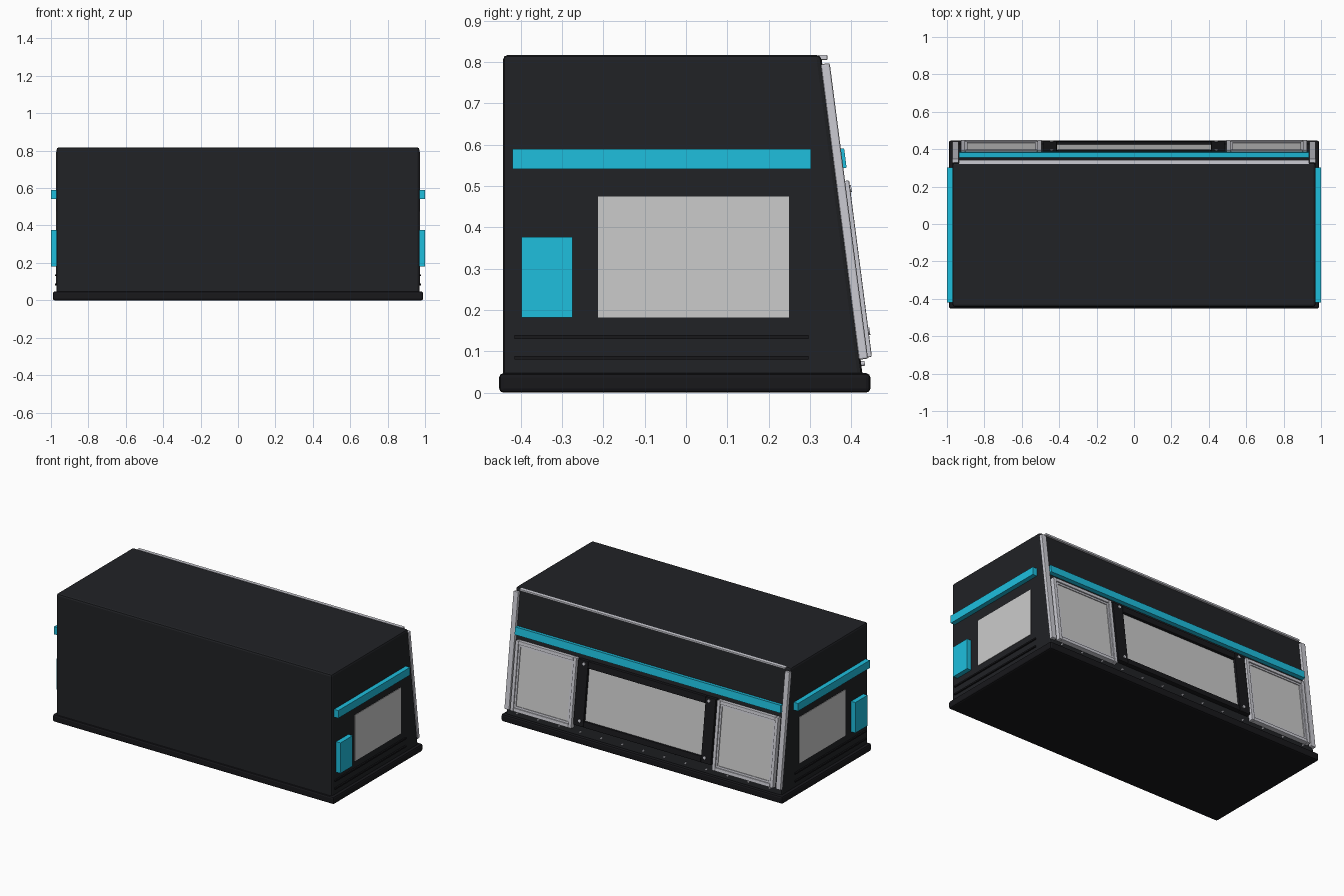
import bpy, bmesh, math
from mathutils import Matrix, Vector

if "Cube" in bpy.data.objects:
    bpy.data.objects.remove(bpy.data.objects["Cube"])


def material(name, rgb):
    m = bpy.data.materials.new(name)
    m.diffuse_color = (*rgb, 1)
    m.use_nodes = True
    m.node_tree.nodes["Principled BSDF"].inputs["Base Color"].default_value = m.diffuse_color
    return m


BLACK = material("black_shell", (0.015, 0.016, 0.019))
DARK = material("dark_trim", (0.009, 0.009, 0.011))
CYAN = material("cyan_accent", (0.013, 0.52, 0.73))
METAL = material("light_metal", (0.6, 0.6, 0.65))

# Frame of the sloped back: local x = width, y = outward, z = up the slope
FOOT, HEAD = Vector((0, 0.427, 0.045)), Vector((0, 0.328, 0.81))
TILT = math.atan2(FOOT.y - HEAD.y, HEAD.z - FOOT.z)
SLOPE = Matrix.Translation(FOOT) @ Matrix.Rotation(TILT, 4, 'X')


def add(name, bm, mat, bevel=0, matrix=None):
    bmesh.ops.recalc_face_normals(bm, faces=bm.faces)
    me = bpy.data.meshes.new(name)
    bm.to_mesh(me)
    bm.free()
    ob = bpy.data.objects.new(name, me)
    bpy.context.collection.objects.link(ob)
    if mat:
        me.materials.append(mat)
    if matrix:
        ob.matrix_world = matrix
    if bevel:
        mod = ob.modifiers.new("edge_bevel", 'BEVEL')
        mod.width, mod.segments = bevel, 2
    return ob


def fill_box(bm, x, y, z):
    size = [b - a for a, b in (x, y, z)]
    mid = [(a + b) / 2 for a, b in (x, y, z)]
    bmesh.ops.create_cube(bm, size=1, matrix=Matrix.Translation(mid) @ Matrix.Diagonal((*size, 1)))


def box(name, x, y, z, mat=None, bevel=0, matrix=None):
    bm = bmesh.new()
    fill_box(bm, x, y, z)
    return add(name, bm, mat, bevel, matrix)


def up(z):
    return (z - FOOT.z) / math.cos(TILT)


def back_box(name, x, out, z, mat=None, bevel=0):
    return box(name, x, out, (up(z[0]), up(z[1])), mat, bevel, SLOPE)


def back_frame(name, x, z, w, out, mat, bevel=0.003):
    # Rectangular ring: two uprights and two rails
    bm = bmesh.new()
    z0, z1 = up(z[0]), up(z[1])
    for a in (x[0], x[1] - w):
        fill_box(bm, (a, a + w), out, (z0, z1))
    for a in (z0, z1 - w):
        fill_box(bm, (x[0] + w, x[1] - w), out, (a, a + w))
    return add(name, bm, mat, bevel, SLOPE)


def back_bolts(name, points, radius, out, mat):
    bm = bmesh.new()
    for x, z in points:
        m = Matrix.Translation((x, sum(out) / 2, up(z))) @ Matrix.Rotation(math.pi / 2, 4, 'X')
        bmesh.ops.create_cone(bm, cap_ends=True, segments=12, radius1=radius, radius2=radius,
                              depth=out[1] - out[0], matrix=m)
    return add(name, bm, mat, 0, SLOPE)


# Main shell: side profile extruded across the width
bm = bmesh.new()
profile = [(-0.443, 0.02), (0.43, 0.02), (0.427, 0.045), (0.327, 0.817), (-0.443, 0.817)]
face = bm.faces.new([bm.verts.new((-0.97, y, z)) for y, z in profile])
ext = bmesh.ops.extrude_face_region(bm, geom=[face])
bmesh.ops.translate(bm, vec=(1.94, 0, 0), verts=[v for v in ext["geom"] if isinstance(v, bmesh.types.BMVert)])
add("main_shell", bm, BLACK, 0.012)

# Plinth
box("base_plinth", (-0.99, 0.99), (-0.452, 0.446), (0, 0.047), DARK, 0.01)

# Parts repeated on both ends
for s, side in ((-1, "left"), (1, "right")):
    def span(a, b):
        return tuple(sorted((s * a, s * b)))
    box(side + "_accent_bar", span(0.96, 1.0), (-0.42, 0.302), (0.541, 0.59), CYAN)
    box(side + "_accent_block", span(0.96, 1.0), (-0.398, -0.275), (0.182, 0.376), CYAN)
    box(side + "_window", span(0.96, 0.973), (-0.213, 0.249), (0.182, 0.475))
    for i, z in enumerate((0.08, 0.13)):
        box(f"{side}_rib_{i}", span(0.96, 0.979), (-0.415, 0.296), (z, z + 0.009), DARK)

    # Back corner post, framed panel
    back_box(side + "_corner_post", span(0.938, 0.972), (-0.004, 0.018), (0.08, 0.795), METAL, 0.004)
    back_box(side + "_back_panel", span(0.505, 0.915), (-0.005, 0.016), (0.095, 0.5))
    back_frame(side + "_panel_rim", span(0.495, 0.925), (0.083, 0.51), 0.022, (-0.005, 0.028), METAL)
    back_frame(side + "_panel_inner_rim", span(0.517, 0.903), (0.105, 0.488), 0.012, (0.01, 0.021), METAL, 0)

# Central back screen with bezel
back_box("back_screen", (-0.42, 0.42), (-0.005, 0.01), (0.14, 0.475))
bm = bmesh.new()
for a in (-0.485, 0.413):
    fill_box(bm, (a, a + 0.072), (-0.005, 0.026), (up(0.11), up(0.51)))
for a, b in ((0.11, 0.147), (0.468, 0.51)):
    fill_box(bm, (-0.413, 0.413), (-0.005, 0.026), (up(a), up(b)))
add("screen_bezel", bm, DARK, 0.004, SLOPE)
back_bolts("bezel_bolts", [(x, z) for x in (-0.44, 0.44) for z in (0.145, 0.49)], 0.009, (0.02, 0.031), METAL)

# Accent bar, top trim and lower row of rivets
back_box("back_accent_bar", (-0.935, 0.935), (-0.005, 0.026), (0.541, 0.588), CYAN)
box("top_back_trim", (-0.935, 0.935), (0.32, 0.342), (0.805, 0.817), METAL, 0.002)
back_bolts("lower_rivets", [(-0.888 + 0.148 * i, 0.07) for i in range(13)], 0.006, (-0.004, 0.009), METAL)
